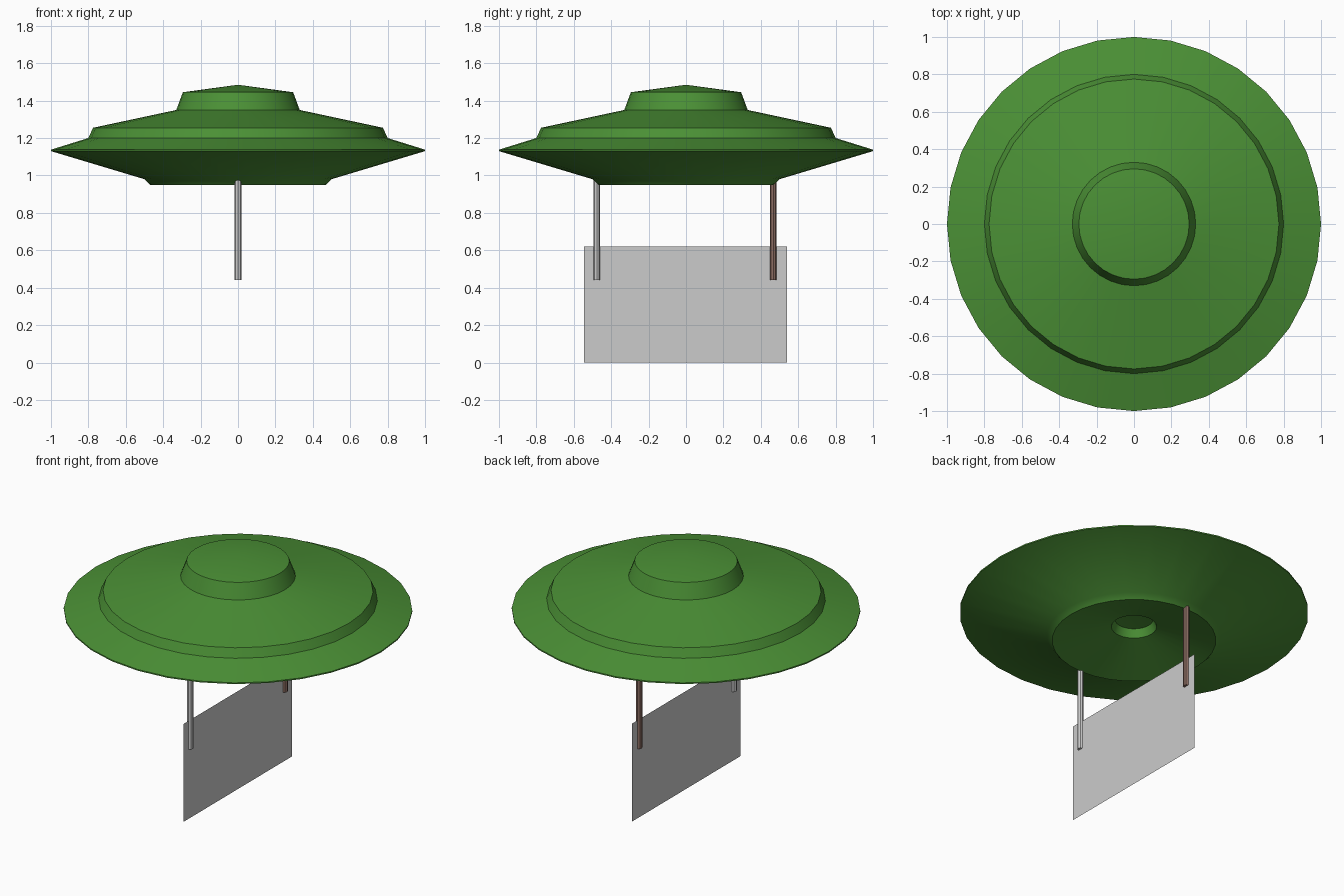
import bpy, bmesh, math

cube = bpy.data.objects.get("Cube")
if cube:
    bpy.data.objects.remove(cube, do_unlink=True)


def material(name, colour):
    m = bpy.data.materials.new(name)
    m.use_nodes = True
    m.diffuse_color = (*colour, 1)
    m.node_tree.nodes["Principled BSDF"].inputs["Base Color"].default_value = (*colour, 1)
    return m


green = material("leaf green", (0.07, 0.28, 0.036))
grey = material("light grey", (0.60, 0.60, 0.60))
brown = material("wood brown", (0.266, 0.156, 0.125))


def add_object(name, bm, mat, smooth=True):
    bmesh.ops.recalc_face_normals(bm, faces=bm.faces)
    mesh = bpy.data.meshes.new(name)
    bm.to_mesh(mesh)
    bm.free()
    obj = bpy.data.objects.new(name, mesh)
    mesh.materials.append(mat)
    bpy.context.collection.objects.link(obj)
    if smooth:
        bpy.ops.object.select_all(action="DESELECT")
        obj.select_set(True)
        bpy.context.view_layer.objects.active = obj
        bpy.ops.object.shade_smooth_by_angle(angle=math.radians(30))
    return obj


def lathe(name, profile, mat, sides, y=0.0):
    """Spin a (radius, height) profile about a vertical axis at y."""
    bm = bmesh.new()
    verts = [bm.verts.new((r, 0, z)) for r, z in profile]
    edges = [bm.edges.new(pair) for pair in zip(verts, verts[1:])]
    bmesh.ops.spin(bm, geom=verts + edges, cent=(0, 0, 0), axis=(0, 0, 1),
                   angle=math.tau, steps=sides, use_merge=True)
    bmesh.ops.remove_doubles(bm, verts=bm.verts, dist=0.0005)
    bmesh.ops.translate(bm, verts=bm.verts, vec=(0, y, 0))
    return add_object(name, bm, mat)


# Stepped saucer canopy with a shallow hollow underneath
canopy_profile = [
    (0, 1.485), (0.295, 1.445), (0.33, 1.35), (0.775, 1.255), (0.80, 1.20),
    (1.0, 1.138), (1.0, 1.130), (0.50, 0.98), (0.47, 0.95),
    (0.13, 1.04), (0.11, 1.09), (0, 1.10),
]
lathe("canopy", canopy_profile, green, 32)

# Hanging poles, one at each end of the panel
for name, y, mat in (("front_pole", -0.477, grey), ("back_pole", 0.467, brown)):
    lathe(name, [(0, 0.98), (0.018, 0.98), (0.018, 0.44), (0, 0.44)], mat, 8, y)

# Flat upright panel
bm = bmesh.new()
bm.faces.new([bm.verts.new((0, y, z)) for y, z in
              ((-0.545, 0), (0.54, 0), (0.54, 0.62), (-0.545, 0.62))])
add_object("panel", bm, grey, smooth=False)
